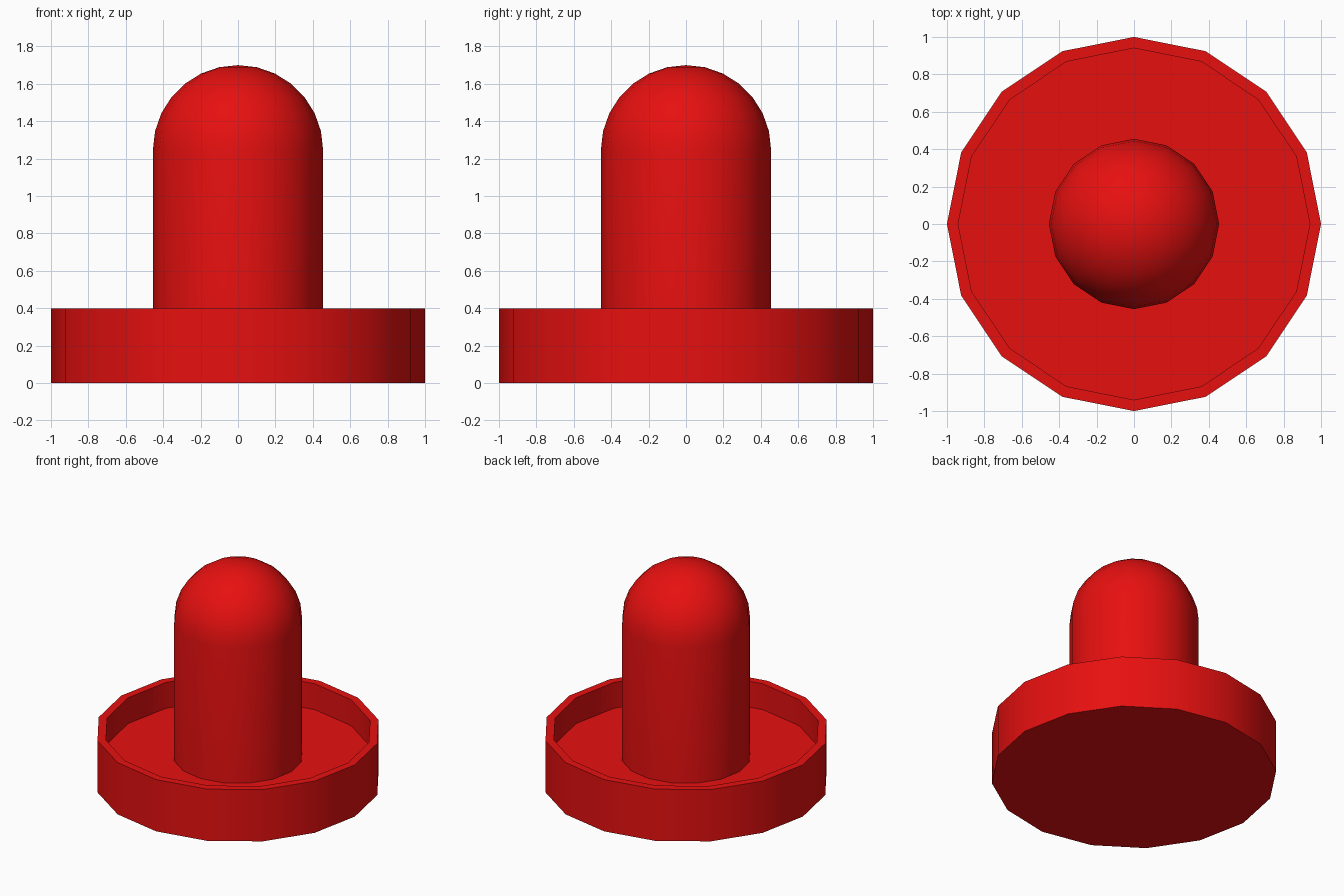
import bpy, bmesh, math

if "Cube" in bpy.data.objects:
    bpy.data.objects.remove(bpy.data.objects["Cube"])

SIDES = 16

red = bpy.data.materials.new("red_plastic")
red.diffuse_color = (0.8, 0.005, 0.005, 1)
red.use_nodes = True
red.node_tree.nodes["Principled BSDF"].inputs["Base Color"].default_value = red.diffuse_color


def lathe(name, profile):
    """Revolve a (radius, z) profile around z; radius 0 makes a pole."""
    bm = bmesh.new()
    rings = []
    for r, z in profile:
        if r == 0:
            rings.append([bm.verts.new((0, 0, z))] * SIDES)
        else:
            rings.append([bm.verts.new((r * math.cos(a), r * math.sin(a), z))
                          for a in (2 * math.pi * i / SIDES for i in range(SIDES))])
    for lo, hi in zip(rings, rings[1:]):
        for i in range(SIDES):
            j = (i + 1) % SIDES
            quad = [lo[i], lo[j], hi[j], hi[i]]
            bm.faces.new(list(dict.fromkeys(quad)))
    bmesh.ops.recalc_face_normals(bm, faces=bm.faces)
    mesh = bpy.data.meshes.new(name)
    bm.to_mesh(mesh)
    bm.free()
    obj = bpy.data.objects.new(name, mesh)
    bpy.context.collection.objects.link(obj)
    mesh.materials.append(red)
    bpy.ops.object.select_all(action='DESELECT')
    obj.select_set(True)
    bpy.context.view_layer.objects.active = obj
    bpy.ops.object.shade_smooth_by_angle(angle=math.radians(40))
    return obj


# Dish-shaped base with a thin raised rim
lathe("base_dish", [(0, 0), (1, 0), (1, 0.4), (0.94, 0.4), (0.94, 0.2), (0, 0.2)])

# Round-topped grip standing on the dish floor
R, CENTRE, STEPS = 0.455, 1.245, 7
dome = [(R * math.cos(a), CENTRE + R * math.sin(a))
        for a in (math.pi / 2 * k / STEPS for k in range(STEPS))]
lathe("grip", [(0, 0.19), (R, 0.19)] + dome + [(0, CENTRE + R)])
